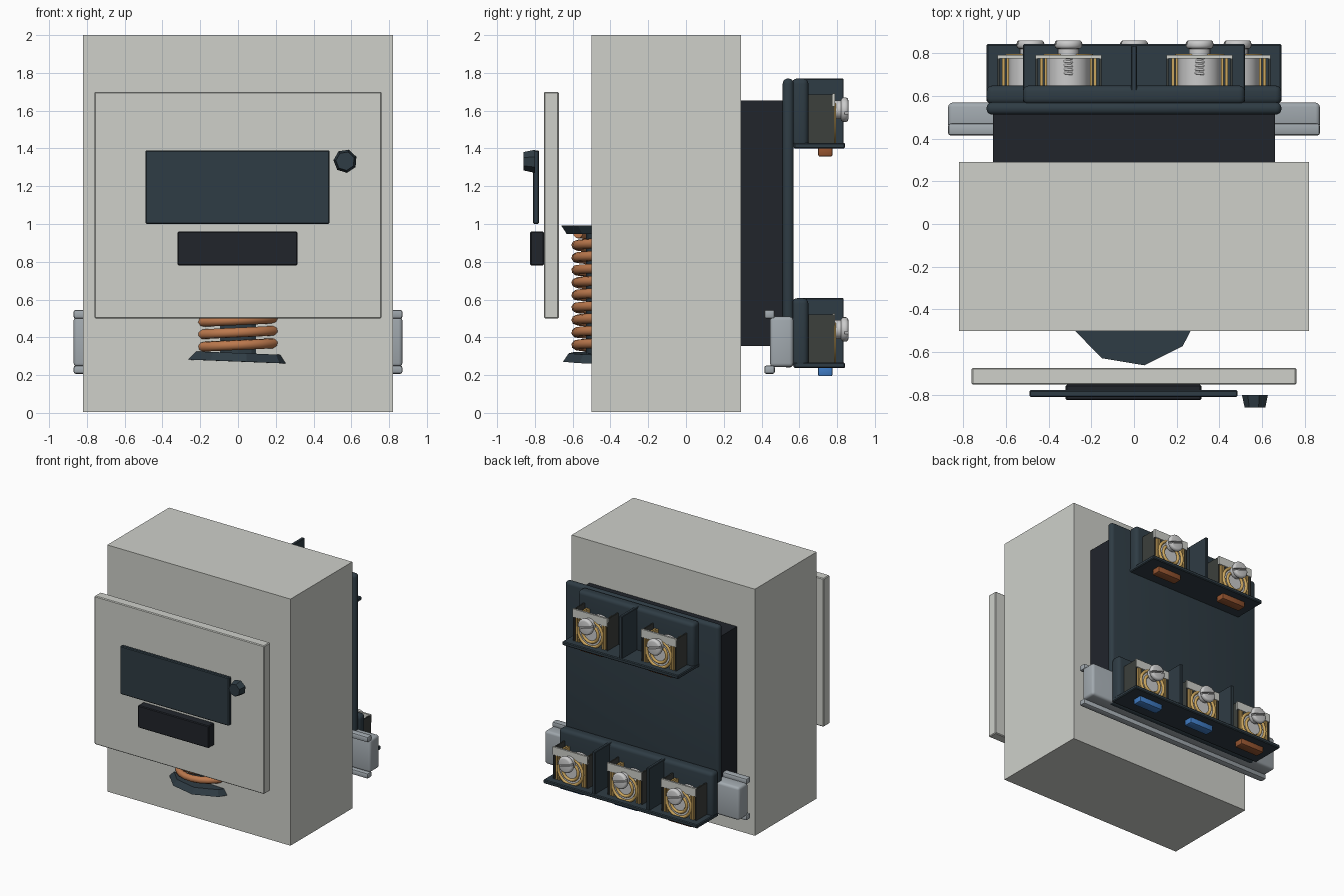
import bpy, math
from math import sin, cos, pi

if "Cube" in bpy.data.objects:
    bpy.data.objects.remove(bpy.data.objects["Cube"])


def mat(name, r, g, b):
    m = bpy.data.materials.new(name)
    m.diffuse_color = (r, g, b, 1)
    m.use_nodes = True
    m.node_tree.nodes["Principled BSDF"].inputs["Base Color"].default_value = m.diffuse_color
    return m


SHELL = mat("shell_grey", 0.62, 0.63, 0.59)
SLATE = mat("slate", 0.028, 0.045, 0.058)
BLACK = mat("black", 0.015, 0.018, 0.024)
COPPER = mat("copper", 0.5, 0.19, 0.075)
BRASS = mat("brass", 0.6, 0.38, 0.11)
STEEL = mat("steel", 0.55, 0.56, 0.57)
RAIL = mat("rail_steel", 0.36, 0.4, 0.43)
OLIVE = mat("dark_olive", 0.045, 0.05, 0.045)
BROWN = mat("brown", 0.3, 0.09, 0.03)
BLUE = mat("blue", 0.05, 0.2, 0.55)


def finish(ob, name, m, bevel=0.0, segs=3):
    ob.name = name
    ob.data.materials.append(m)
    if bevel:
        bv = ob.modifiers.new("bevel", 'BEVEL')
        bv.width, bv.segments = bevel, segs
        bpy.ops.object.modifier_apply(modifier="bevel")
        bpy.ops.object.shade_smooth_by_angle(angle=math.radians(35))
    return ob


def box(name, x, y, z, m, bevel=0.0, segs=3):
    c = [(a[0] + a[1]) / 2 for a in (x, y, z)]
    bpy.ops.mesh.primitive_cube_add(size=1, location=c)
    ob = bpy.context.object
    ob.scale = [a[1] - a[0] for a in (x, y, z)]
    bpy.ops.object.transform_apply(location=False, rotation=False, scale=True)
    return finish(ob, name, m, bevel, segs)


def cyl_y(name, x, y, z, r, m, bevel=0.0, verts=24):
    """Cylinder lying along y."""
    bpy.ops.mesh.primitive_cylinder_add(vertices=verts, radius=r, depth=y[1] - y[0],
        location=(x, (y[0] + y[1]) / 2, z), rotation=(pi / 2, 0, 0))
    ob = finish(bpy.context.object, name, m, bevel)
    bpy.ops.object.shade_smooth_by_angle(angle=math.radians(35))
    return ob


def wire(name, pts, r, m):
    cu = bpy.data.curves.new(name, 'CURVE')
    cu.dimensions, cu.bevel_depth, cu.bevel_resolution = '3D', r, 2
    cu.use_fill_caps = True
    sp = cu.splines.new('POLY')
    sp.points.add(len(pts) - 1)
    for p, q in zip(sp.points, pts):
        p.co = (*q, 1)
    sp.use_smooth = True
    ob = bpy.data.objects.new(name, cu)
    bpy.context.collection.objects.link(ob)
    cu.materials.append(m)
    return ob


# Housing and front panel
box("housing", (-.82, .82), (-.5, .29), (.005, 2), SHELL)
box("front_plate", (-.76, .76), (-.752, -.673), (.5, 1.7), SHELL, .006, 1)
box("front_window", (-.49, .485), (-.81, -.778), (1.0, 1.39), SLATE, .006, 1)
box("front_switch", (-.32, .315), (-.825, -.752), (.78, .96), BLACK, .006, 1)
bpy.ops.mesh.primitive_cone_add(vertices=7, radius1=.063, radius2=.05, depth=.06,
    location=(.568, -.83, 1.333), rotation=(pi / 2, .3, 0))
finish(bpy.context.object, "indicator_knob", SLATE)

# Winding with faceted end flanges, partly sunk in the housing
CY = -.34
N, T = 24, 10
wire("coil", [(.24 * cos(2 * pi * i / N), CY + .24 * sin(2 * pi * i / N), .31 + .066 * i / N)
              for i in range(N * T - 6)], .027, COPPER)
bpy.ops.mesh.primitive_cylinder_add(vertices=16, radius=.19, depth=.66, location=(0, CY, .635))
finish(bpy.context.object, "coil_core", SLATE)
for nm, z, r1, r2, rot in (("flange_upper", .97, .295, .325, .0), ("flange_lower", .293, .315, .285, .04)):
    bpy.ops.mesh.primitive_cone_add(vertices=10, radius1=r1, radius2=r2, depth=.045,
        location=(0, CY, z), rotation=(0, rot, .15))
    finish(bpy.context.object, nm, SLATE)

# Rear base, plate and mounting rail
box("rear_base", (-.66, .66), (.285, .52), (.355, 1.655), BLACK)
box("rear_plate", (-.69, .69), (.512, .57), (.24, 1.77), SLATE, .026, 4)
box("rail", (-.87, .87), (.445, .568), (.243, .51), RAIL, .02, 3)
for nm, z in (("rail_lip_upper", (.5, .545)), ("rail_lip_lower", (.207, .25))):
    box(nm, (-.87, .87), (.415, .47), z, RAIL, .01, 2)


def terminal(x, z, plug):
    """One screw terminal; z is the bottom of its block."""
    for s in (-1, 1):
        box("terminal_side", sorted((x + s * .145, x + s * .155)), (.64, .785), (z + .02, z + .285), OLIVE)
        for a, b in ((.1, .112), (.118, .132)):
            box("clamp_strip", sorted((x + s * a, x + s * b)), (.645, .785), (z + .03, z + .25), BRASS)
    box("terminal_cap", (x - .155, x + .155), (.775, .79), (z + .225, z + .29), SHELL)
    cyl_y("terminal_barrel", x, (.645, .78), z + .13, .1, STEEL)
    # brass rings round the wire entry
    for r in (.108, .07):
        bpy.ops.mesh.primitive_torus_add(location=(x, .785, z + .13), rotation=(pi / 2, 0, 0),
            major_radius=r, minor_radius=.012, major_segments=24, minor_segments=6)
        finish(bpy.context.object, "clamp_ring", BRASS)
        bpy.ops.object.shade_smooth()
    # slotted screw with thread
    zs = z + .205
    cyl_y("screw_shaft", x, (.7, .82), zs, .024, STEEL, verts=12)
    wire("screw_thread", [(x + .027 * cos(pi * i / 6), .7 + .11 * i / 72, zs + .027 * sin(pi * i / 6))
                          for i in range(73)], .006, STEEL)
    cyl_y("screw_washer", x, (.79, .822), zs, .05, STEEL)
    head = cyl_y("screw_head", x, (.82, .86), zs, .065, STEEL, .016)
    cut = box("slot_cutter", (x - .1, x + .1), (.84, .9), (zs - .007, zs + .007), STEEL)
    cut.rotation_euler = (0, .3, 0)
    cut.hide_render = True
    bo = head.modifiers.new("slot", 'BOOLEAN')
    bo.operation, bo.object = 'DIFFERENCE', cut
    bpy.context.view_layer.objects.active = head
    bpy.ops.object.modifier_apply(modifier="slot")
    bpy.data.objects.remove(cut)
    # coloured tag below the shelf
    box("terminal_tag", (x - .105, x + .105), (.7, .775), (z - .043, z + .01), plug, .008, 2)


def terminal_block(name, half, z, dividers, slots):
    box(name + "_back", (-half, half), (.56, .648), (z + .005, z + .37), SLATE, .028, 4)
    box(name + "_shelf", (-half, half), (.57, .842), (z, z + .03), SLATE, .006, 1)
    for x in dividers:
        box(name + "_divider", (x - .013, x + .013), (.6, .835), (z + .01, z + .37), SLATE, .004, 1)
    for x, plug in slots:
        terminal(x, z, plug)


# Terminal blocks: two screws above, three below
terminal_block("upper_block", .52, 1.4, [0], [(-.307, BROWN), (.307, BROWN)])
terminal_block("lower_block", .69, .237, [-.243, .243], [(-.485, BROWN), (0, BLUE), (.485, BLUE)])
